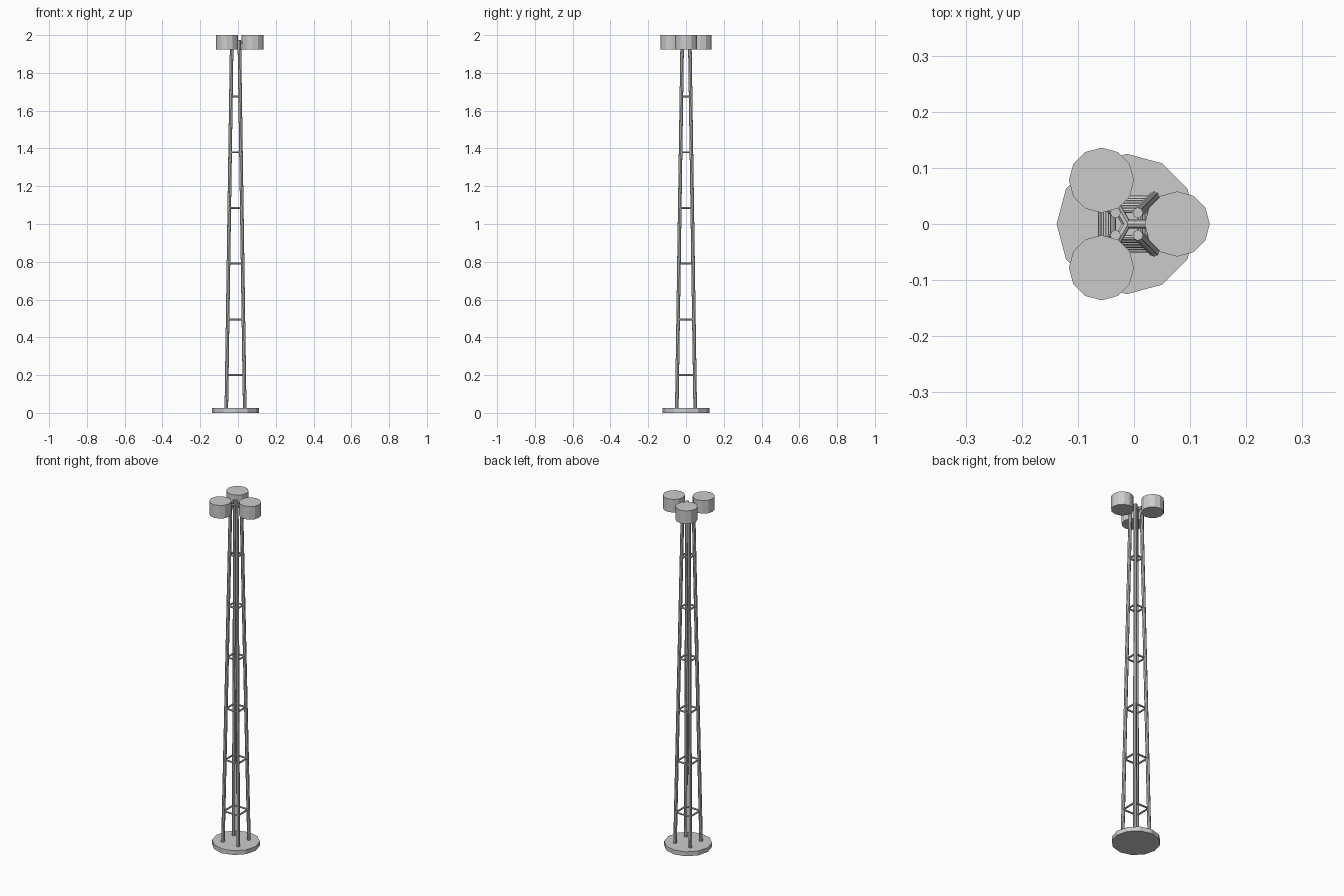
import bpy
from math import cos, sin, radians
from mathutils import Vector

if "Cube" in bpy.data.objects:
    bpy.data.objects.remove(bpy.data.objects["Cube"])

CX = -0.013            # mast axis
LEG_TOP = 1.975


def rod(name, a, b, radius, sides):
    """Flat-shaded capped cylinder from point a to point b."""
    a, b = Vector(a), Vector(b)
    d = b - a
    bpy.ops.mesh.primitive_cylinder_add(vertices=sides, radius=radius, depth=d.length,
                                        location=(a + b) / 2)
    ob = bpy.context.object
    ob.name = name
    ob.rotation_mode = 'QUATERNION'
    ob.rotation_quaternion = Vector((0, 0, 1)).rotation_difference(d)
    return ob


def leg_point(sx, sy, z):
    """Centre of a tapering leg at height z."""
    h = 0.049 + (0.020 - 0.049) * z / LEG_TOP
    return (CX + sx * h, sy * h, z)


# Base plate
rod("base_plate", (CX, 0, 0), (CX, 0, 0.025), 0.125, 12)

# Four tapering legs
corners = [(1, 1), (-1, 1), (-1, -1), (1, -1)]
for i, c in enumerate(corners):
    rod(f"leg_{i + 1}", leg_point(*c, 0.015), leg_point(*c, LEG_TOP), 0.0095, 8)

# Square rings of cross bars
for level in range(6):
    z = 0.2 + 0.295 * level
    for i in range(4):
        rod(f"cross_bar_{level + 1}_{i + 1}", leg_point(*corners[i], z),
            leg_point(*corners[(i + 1) % 4], z), 0.005, 8)

# Three arms, each carrying a lamp drum
for i in range(3):
    t = radians(120 * i)
    x, y = CX + 0.09 * cos(t), 0.09 * sin(t)
    rod(f"lamp_arm_{i + 1}", (CX, 0, 1.962), (x, y, 1.962), 0.008, 8)
    rod(f"lamp_drum_{i + 1}", (x, y, 1.925), (x, y, 2.0), 0.058, 12)
